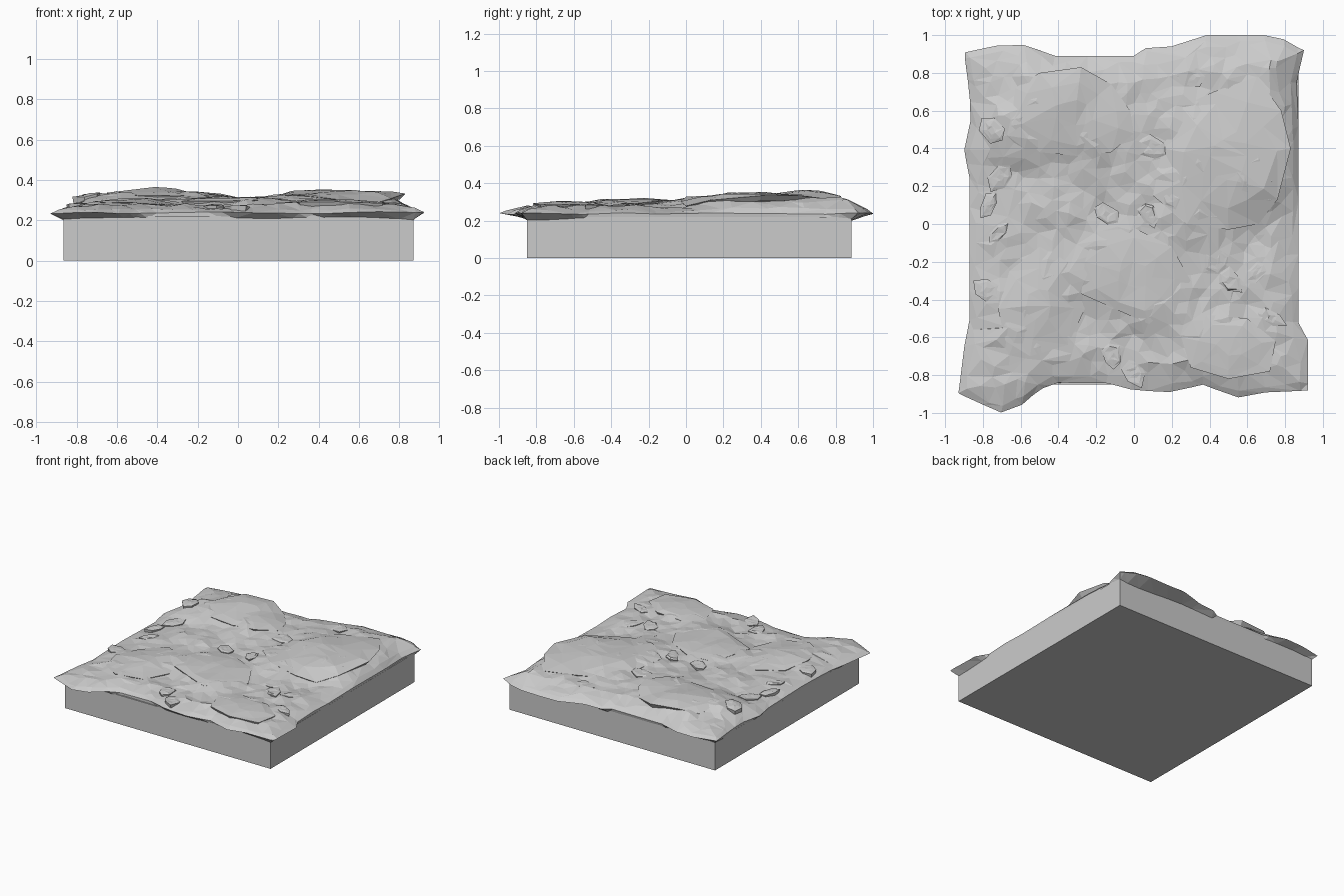
import bpy, bmesh, math, random
from mathutils import Vector, noise

if "Cube" in bpy.data.objects:
    bpy.data.objects.remove(bpy.data.objects["Cube"])

random.seed(7)


def make_object(name, bm):
    bmesh.ops.recalc_face_normals(bm, faces=bm.faces[:])
    mesh = bpy.data.meshes.new(name)
    bm.to_mesh(mesh)
    bm.free()
    obj = bpy.data.objects.new(name, mesh)
    bpy.context.collection.objects.link(obj)
    return obj


def lerp_curve(pts, t):
    if t <= pts[0][0]:
        return pts[0][1]
    for (a, p), (b, q) in zip(pts, pts[1:]):
        if t <= b:
            return p + (q - p) * (t - a) / (b - a)
    return pts[-1][1]


# Plain square plinth
X0, X1, Y0, Y1 = -0.865, 0.87, -0.85, 0.885
bm = bmesh.new()
bmesh.ops.create_cube(bm, size=1)
for v in bm.verts:
    v.co = (X0 if v.co.x < 0 else X1, Y0 if v.co.y < 0 else Y1, 0 if v.co.z < 0 else 0.22)
make_object("plinth", bm)

# Ragged outline of the rock crust, one profile per side
FRONT = [(-.93, -.89), (-.7, -1), (-.59, -.96), (-.5, -.88), (-.4, -.84), (-.15, -.84), (0, -.88),
         (.2, -.89), (.36, -.85), (.54, -.92), (.7, -.89), (.92, -.88)]
BACK = [(-.9, .91), (-.75, .945), (-.6, .95), (-.43, .89), (0, .89), (.05, .93), (.2, .94),
        (.38, 1), (.7, 1), (.8, .98), (.9, .92)]
LEFT = [(-.89, -.93), (-.65, -.9), (-.5, -.87), (0, -.87), (.25, -.87), (.4, -.9), (.55, -.865),
        (.7, -.87), (.91, -.9)]
RIGHT = [(-.88, .92), (-.62, .92), (-.53, .87), (0, .872), (.5, .872), (.75, .86), (.92, .9)]

# Height peaks and hollows of the crust
PEAKS = [(-.42, .65, .352), (-.6, .5, .335), (-.2, .5, .33), (-.05, .75, .295), (.35, .4, .345),
         (.6, .3, .338), (.7, .55, .33), (.5, .75, .305), (.2, .75, .295), (.3, .1, .325),
         (.1, .4, .30), (-.4, .2, .295), (-.7, .2, .27), (-.7, -.2, .27), (-.5, -.4, .303),
         (-.5, -.7, .285), (-.1, -.25, .307), (.1, -.4, .302), (0, -.7, .265), (.4, -.3, .28),
         (.5, -.65, .295), (.7, -.4, .28), (.7, -.1, .265), (-.1, .1, .29), (.7, -.75, .28),
         (-.7, -.8, .28), (-.75, .75, .285), (-.25, -.55, .265)]


def height(x, y):
    total = weight = 0
    for px, py, pz in PEAKS:
        w = 1 / ((x - px) ** 2 + (y - py) ** 2 + 0.004) ** 1.7
        total += w * pz
        weight += w
    return total / weight


# Rock crust: warped noisy sheet with an undercut rim
N = 60
bm = bmesh.new()
grid = []
for j in range(N + 1):
    row = []
    for i in range(N + 1):
        s, t = i / N, j / N
        gx, gy = -.92 + 1.83 * s, -.89 + 1.81 * t
        x = lerp_curve(LEFT, gy) * (1 - s) + lerp_curve(RIGHT, gy) * s
        y = lerp_curve(FRONT, gx) * (1 - t) + lerp_curve(BACK, gx) * t
        edge = min(s, 1 - s, t, 1 - t)
        k = min(1, edge / 0.085) ** 0.7
        rim = 0.238 + 0.012 * noise.noise(Vector((x * 3, y * 3, 4)))
        z = rim + (height(x, y) - rim) * k
        z += 0.014 * k * noise.noise(Vector((x * 6, y * 6, 1)))
        z += 0.012 * k * noise.noise(Vector((x * 13, y * 13, 2)))
        row.append(bm.verts.new((x, y, z)))
    grid.append(row)
for j in range(N):
    for i in range(N):
        bm.faces.new((grid[j][i], grid[j][i + 1], grid[j + 1][i + 1], grid[j + 1][i]))
loop = (grid[0][:-1] + [r[-1] for r in grid[:-1]] + grid[-1][:0:-1] + [r[0] for r in grid[:0:-1]])
under = []
for v in loop:
    x = max(X0 + .003, min(X1 - .003, v.co.x))
    y = max(Y0 + .003, min(Y1 - .003, v.co.y))
    # Just outside the plinth where the crust overhangs
    z = 0.207 + 0.018 * noise.noise(Vector((v.co.x * 2.5, v.co.y * 2.5, 9)))
    under.append(bm.verts.new((x, y, z)))
for a in range(len(loop)):
    b = (a + 1) % len(loop)
    bm.faces.new((loop[a], loop[b], under[b], under[a]))
bmesh.ops.triangulate(bm, faces=bm.faces[:])
crust = make_object("rock_crust", bm)
dec = crust.modifiers.new("facets", 'DECIMATE')
dec.ratio = 0.2


# Faceted slab of stone lying on the crust
def slab(name, outline, lift):
    bm = bmesh.new()
    n = len(outline)
    c = sum((Vector(p) for p in outline), Vector((0, 0))) / n
    rings = []
    for scale, dz in ((0.92, -0.025), (1, lift * 0.5), (0.72, lift), (0.3, lift * 1.05)):
        ring = []
        for p in outline:
            q = c + (Vector(p) - c) * scale * (1 if scale > .9 else random.uniform(.85, 1.15))
            ring.append(bm.verts.new((q.x, q.y, height(q.x, q.y) + dz + random.uniform(-.003, .003))))
        rings.append(ring)
    for low, up in zip(rings, rings[1:]):
        for a in range(n):
            b = (a + 1) % n
            bm.faces.new((low[a], low[b], up[b], up[a]))
    bm.faces.new(rings[-1])
    bm.faces.new(rings[0][::-1])
    bmesh.ops.triangulate(bm, faces=bm.faces[:])
    return make_object(name, bm)


slab("back_left_slab", [(-.65, .52), (-.63, .72), (-.5, .8), (-.28, .83), (-.12, .74), (-.02, .6),
                        (0, .48), (-.12, .38), (-.3, .36), (-.5, .38)], .012)
slab("back_right_slab", [(.1, .15), (.28, .0), (.5, -.03), (.66, .0), (.76, .13), (.83, .4), (.78, .6),
                         (.65, .78), (.42, .7), (.25, .62), (.15, .4)], .01)
slab("centre_slab", [(-.28, -.37), (-.26, -.2), (-.2, -.04), (0, -.02), (.2, -.12), (.3, -.3),
                     (.2, -.43), (.08, -.53), (-.1, -.45)], .011)
slab("front_left_slab", [(-.72, -.45), (-.66, -.25), (-.5, -.12), (-.35, -.2), (-.26, -.45),
                         (-.35, -.64), (-.55, -.7), (-.68, -.62)], .006)
slab("front_right_slab", [(.25, -.6), (.38, -.48), (.6, -.5), (.75, -.62), (.72, -.78), (.5, -.82),
                          (.3, -.76)], .008)

# Small shards filling the cracks between slabs
SPOTS = [(-.75, .5), (-.77, .1), (-.72, -.05), (-.78, -.35), (.1, .4), (.2, .15), (.3, .78), (.08, .05),
         (-.15, .05), (-.12, -.7), (0, -.78), (.5, -.3), (.65, -.25), (.72, -.5), (-.7, .25), (.45, -.2)]
for k, (cx, cy) in enumerate(SPOTS):
    pts = []
    turn, stretch = random.uniform(0, 3), random.uniform(.5, .9)
    for a in range(6):
        ang = a * math.tau / 6
        r = random.uniform(.06, .1)
        px, py = r * math.cos(ang), r * stretch * math.sin(ang)
        pts.append((cx + px * math.cos(turn) - py * math.sin(turn),
                    cy + px * math.sin(turn) + py * math.cos(turn)))
    slab(f"shard_{k + 1}", pts, random.uniform(.004, .012))
